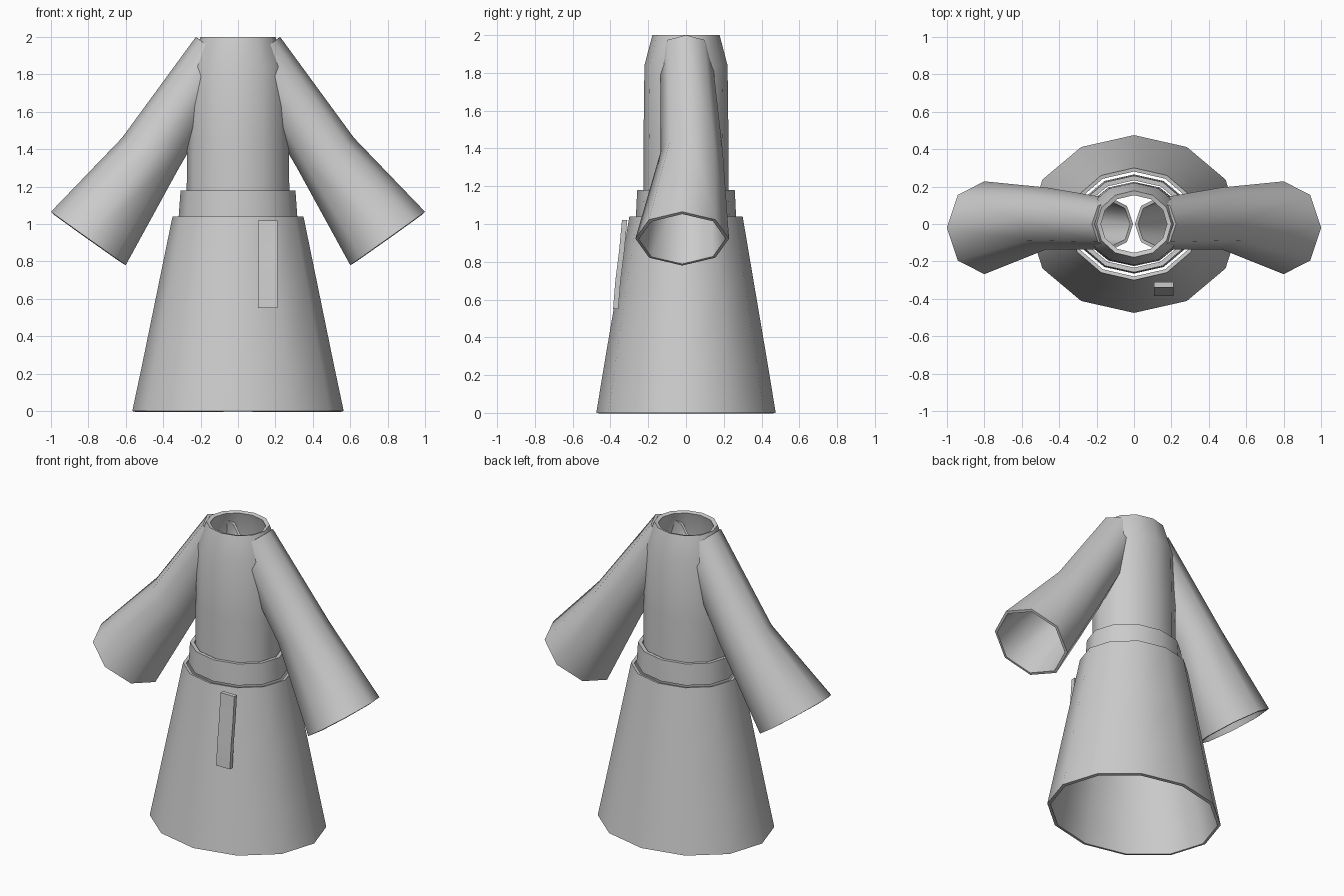
import bpy, bmesh, math
from mathutils import Vector

if "Cube" in bpy.data.objects:
    bpy.data.objects.remove(bpy.data.objects["Cube"])

cloth = bpy.data.materials.new("grey_cloth")
cloth.diffuse_color = (0.6, 0.6, 0.6, 1)
cloth.use_nodes = True
cloth.node_tree.nodes["Principled BSDF"].inputs["Base Color"].default_value = cloth.diffuse_color


def finish(name, bm, thickness=0, angle=50):
    bmesh.ops.recalc_face_normals(bm, faces=bm.faces)
    me = bpy.data.meshes.new(name)
    bm.to_mesh(me)
    bm.free()
    me.materials.append(cloth)
    ob = bpy.data.objects.new(name, me)
    bpy.context.collection.objects.link(ob)
    if thickness:
        sol = ob.modifiers.new("cloth_thickness", 'SOLIDIFY')
        sol.thickness = thickness
        sol.offset = -1
    bpy.ops.object.select_all(action='DESELECT')
    ob.select_set(True)
    bpy.context.view_layer.objects.active = ob
    if thickness:
        bpy.ops.object.modifier_apply(modifier="cloth_thickness")
    bpy.ops.object.shade_smooth_by_angle(angle=math.radians(angle))
    return ob


def loft(name, rings, sides, thickness):
    """Open tube through rings of (centre, axis_a, axis_b)."""
    bm = bmesh.new()
    loops = []
    for c, a, b in rings:
        loops.append([bm.verts.new(Vector(c) + Vector(a) * math.cos(t) + Vector(b) * math.sin(t))
                      for t in (2 * math.pi * i / sides for i in range(sides))])
    for lo, hi in zip(loops, loops[1:]):
        for i in range(sides):
            j = (i + 1) % sides
            bm.faces.new((lo[i], lo[j], hi[j], hi[i]))
    return finish(name, bm, thickness)


def upright(levels):
    return [((0, 0, z), (rx, 0, 0), (0, ry, 0)) for z, rx, ry in levels]


# Robe body: skirt, waistband and torso are open elliptical tubes
loft("skirt", upright([(0, 0.565, 0.475), (0.25, 0.512, 0.434), (0.65, 0.43, 0.366),
                       (1.04, 0.35, 0.30)]), 12, 0.02)
loft("waistband", upright([(1.04, 0.317, 0.265), (1.11, 0.312, 0.262), (1.18, 0.307, 0.258)]), 12, 0.025)
loft("torso", upright([(1.08, 0.275, 0.225), (1.45, 0.272, 0.225), (1.84, 0.26, 0.22),
                       (2.0, 0.20, 0.178)]), 12, 0.025)

# Flared sleeves: each ring is given by its upper and lower point, y centre and y radius
sleeve_rings = [((0.225, 2.0), (0.005, 1.83), 0.0, 0.135),
                ((0.62, 1.46), (0.315, 1.30), 0.03, 0.165),
                ((1.0, 1.065), (0.60, 0.78), -0.02, 0.248)]
for side, label in ((1, "right_sleeve"), (-1, "left_sleeve")):
    rings = []
    for (ux, uz), (lx, lz), y, ry in sleeve_rings:
        rings.append(((side * (ux + lx) / 2, y, (uz + lz) / 2),
                      (side * (ux - lx) / 2, 0, (uz - lz) / 2), (0, ry, 0)))
    loft(label, rings, 8, 0.018)

# Hanging sash end on the front of the skirt
bm = bmesh.new()
rows = []
for z, y in ((1.02, -0.325), (0.86, -0.340), (0.70, -0.360), (0.55, -0.372)):
    rows.append([bm.verts.new((x, y + d, z)) for x, d in
                 ((0.108, -0.014), (0.21, -0.014), (0.21, 0.014), (0.108, 0.014))])
for a, b in zip(rows, rows[1:]):
    for i in range(4):
        j = (i + 1) % 4
        bm.faces.new((a[i], a[j], b[j], b[i]))
bm.faces.new(rows[0])
bm.faces.new(rows[-1])
finish("sash_end", bm)
